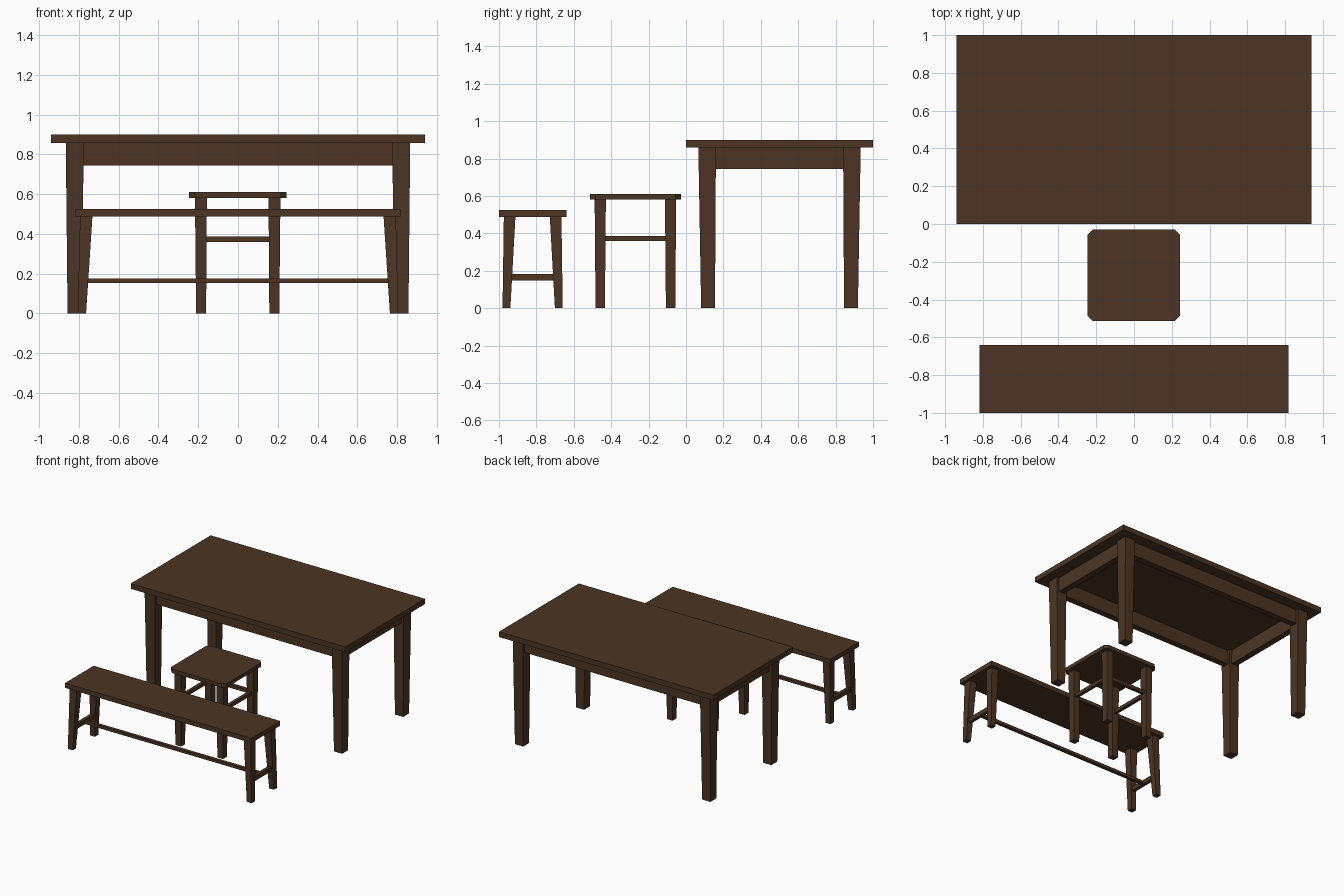
import bpy, bmesh

if "Cube" in bpy.data.objects:
    bpy.data.objects.remove(bpy.data.objects["Cube"])

wood = bpy.data.materials.new("dark brown wood")
wood.diffuse_color = (0.072, 0.036, 0.0175, 1)
wood.use_nodes = True
wood.node_tree.nodes["Principled BSDF"].inputs["Base Color"].default_value = wood.diffuse_color


def finish(name, bm):
    bmesh.ops.recalc_face_normals(bm, faces=bm.faces)
    me = bpy.data.meshes.new(name)
    bm.to_mesh(me)
    bm.free()
    me.materials.append(wood)
    ob = bpy.data.objects.new(name, me)
    bpy.context.collection.objects.link(ob)
    return ob


def box(name, x0, x1, y0, y1, z0, z1, corner=0):
    """Axis-aligned board; corner cuts the upright edges."""
    bm = bmesh.new()
    bmesh.ops.create_cube(bm, size=1)
    for v in bm.verts:
        v.co = ((x0 + x1) / 2 + v.co.x * (x1 - x0),
                (y0 + y1) / 2 + v.co.y * (y1 - y0),
                (z0 + z1) / 2 + v.co.z * (z1 - z0))
    if corner:
        upright = [e for e in bm.edges
                   if abs(e.verts[0].co.z - e.verts[1].co.z) > 1e-4]
        bmesh.ops.bevel(bm, geom=upright, offset=corner, segments=1, affect='EDGES')
    return finish(name, bm)


def leg(name, top, bottom, z1):
    """Tapered leg; top and bottom are (x, y, half x, half y)."""
    bm = bmesh.new()
    bmesh.ops.create_cube(bm, size=2)
    for v in bm.verts:
        up = v.co.z > 0
        x, y, hx, hy = top if up else bottom
        v.co = (x + v.co.x * hx, y + v.co.y * hy, z1 if up else 0)
    return finish(name, bm)


def four_legs(name, cx, cy, top, bottom, z1):
    """Legs mirrored about the centre (cx, cy)."""
    for sx, side in ((-1, "left"), (1, "right")):
        for sy, end in ((-1, "front"), (1, "back")):
            t, b = [(cx + sx * p[0], cy + sy * p[1], p[2], p[3]) for p in (top, bottom)]
            leg(f"{name}_{end}_{side}_leg", t, b, z1)


def rails(name, cx, cy, dx, dy, lx, ly, thick, z0, z1):
    """Four rails between the legs: offsets dx, dy and half lengths lx, ly."""
    h = thick / 2
    for s, side, end in ((-1, "left", "front"), (1, "right", "back")):
        box(f"{name}_{end}", cx - lx, cx + lx, cy + s * dy - h, cy + s * dy + h, z0, z1)
        box(f"{name}_{side}", cx + s * dx - h, cx + s * dx + h, cy - ly, cy + ly, z0, z1)


# Table
box("table_top", -0.94, 0.94, 0, 1, 0.858, 0.90)
four_legs("table", 0, 0.5, (0.821, 0.387, 0.045, 0.047), (0.821, 0.382, 0.036, 0.037), 0.858)
rails("table_apron", 0, 0.5, 0.821, 0.387, 0.79, 0.35, 0.05, 0.745, 0.858)

# Stool
box("stool_seat", -0.246, 0.243, -0.513, -0.028, 0.58, 0.61, corner=0.028)
four_legs("stool", -0.0015, -0.2705, (0.185, 0.188, 0.03, 0.03),
          (0.184, 0.188, 0.025, 0.025), 0.58)
rails("stool_rail", -0.0015, -0.2705, 0.185, 0.188, 0.17, 0.17, 0.025, 0.36, 0.387)

# Bench
box("bench_seat", -0.818, 0.818, -1, -0.64, 0.488, 0.525)
four_legs("bench", 0, -0.82, (0.763, 0.123, 0.031, 0.031), (0.785, 0.14, 0.021, 0.021), 0.488)
for s, side in ((-1, "left"), (1, "right")):
    box(f"bench_{side}_end_rail", s * 0.778 - 0.013, s * 0.778 + 0.013,
        -0.945, -0.695, 0.147, 0.182)
box("bench_long_rail", -0.77, 0.77, -0.833, -0.807, 0.153, 0.176)
